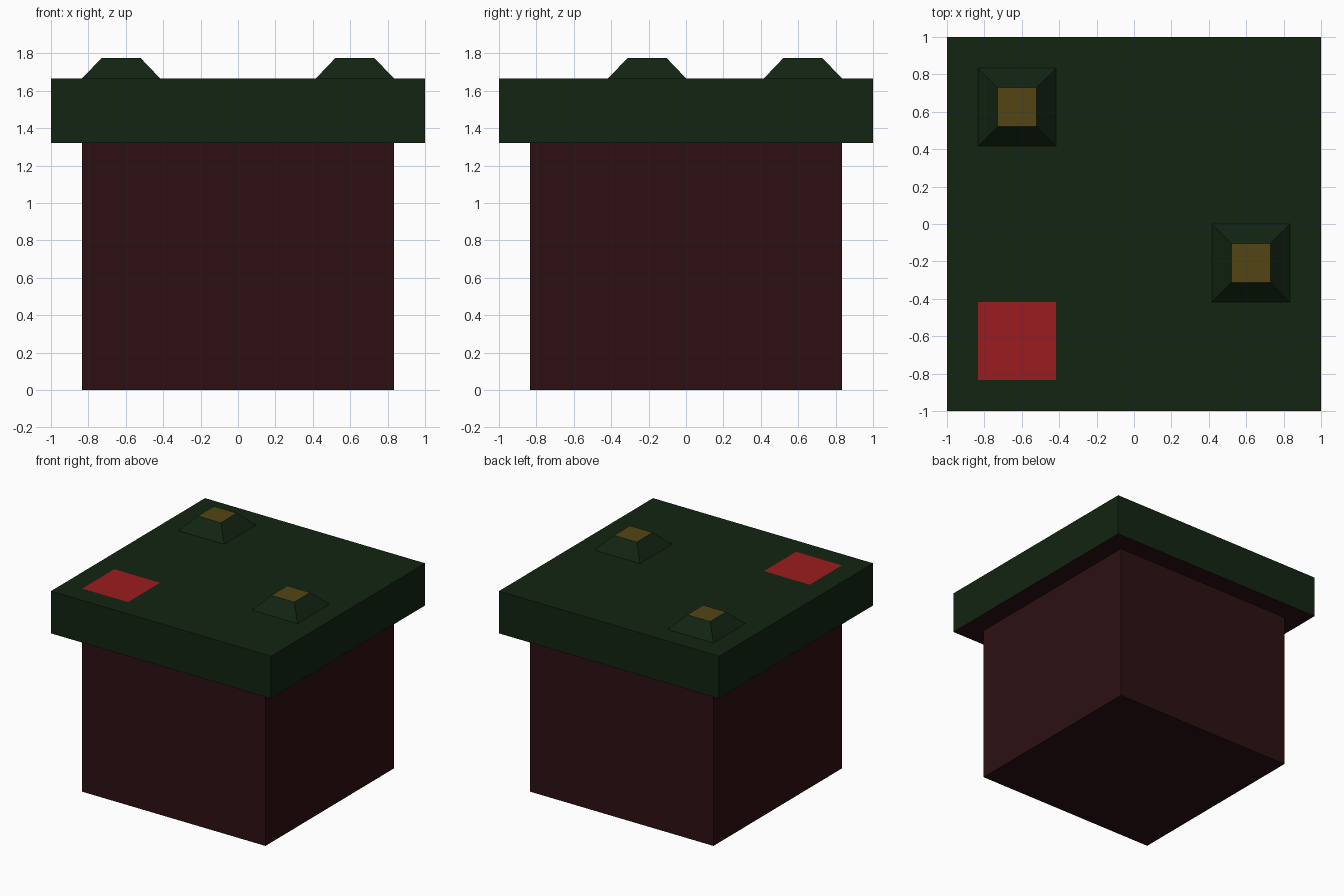
import bpy, bmesh

if "Cube" in bpy.data.objects:
    bpy.data.objects.remove(bpy.data.objects["Cube"])


def material(name, rgb):
    m = bpy.data.materials.new(name)
    m.diffuse_color = (*rgb, 1)
    m.use_nodes = True
    m.node_tree.nodes["Principled BSDF"].inputs["Base Color"].default_value = m.diffuse_color
    return m


brown = material("brown", (0.026, 0.005, 0.006))
green = material("green", (0.006, 0.018, 0.006))
yellow = material("yellow", (0.085, 0.060, 0.007))
red = material("red", (0.33, 0.012, 0.013))


def square_shell(name, mat, rings, centre=(0, 0), cap_bottom=False, cap_top=False, top_mat=None):
    """Join square rings, each (half width, z), into a flat-sided shell."""
    bm = bmesh.new()
    loops = [[bm.verts.new((centre[0] + sx * h, centre[1] + sy * h, z))
              for sx, sy in ((-1, -1), (1, -1), (1, 1), (-1, 1))] for h, z in rings]
    for low, high in zip(loops, loops[1:]):
        for i in range(4):
            j = (i + 1) % 4
            bm.faces.new((low[i], low[j], high[j], high[i]))
    if cap_bottom:
        bm.faces.new(loops[0][::-1])
    if cap_top:
        bm.faces.new(loops[-1]).material_index = 1 if top_mat else 0
    mesh = bpy.data.meshes.new(name)
    bm.to_mesh(mesh)
    bm.free()
    mesh.materials.append(mat)
    if top_mat:
        mesh.materials.append(top_mat)
    obj = bpy.data.objects.new(name, mesh)
    bpy.context.collection.objects.link(obj)
    return obj


BODY, LID, PATCH = 0.833, 1.0, 0.208
RIM_Z, TOP_Z, KNOB_Z = 1.32, 1.667, 1.776

# Block body, flaring out to form the underside of the overhang
square_shell("body", brown, [(BODY, 0), (BODY, RIM_Z), (LID, RIM_Z)], cap_bottom=True)

# Overhanging top slab
square_shell("top_slab", green, [(LID, RIM_Z), (LID, TOP_Z)], cap_top=True)

# Tapered bumps with yellow tops
for i, pos in enumerate([(-0.625, 0.625), (0.625, -0.208)], 1):
    square_shell(f"bump_{i}", green, [(PATCH, TOP_Z), (PATCH / 2, KNOB_Z)], pos,
                 cap_top=True, top_mat=yellow)

# Flat red patch, just clear of the slab
square_shell("red_patch", red, [(PATCH, TOP_Z + 0.002)], (-0.625, -0.625), cap_top=True)
